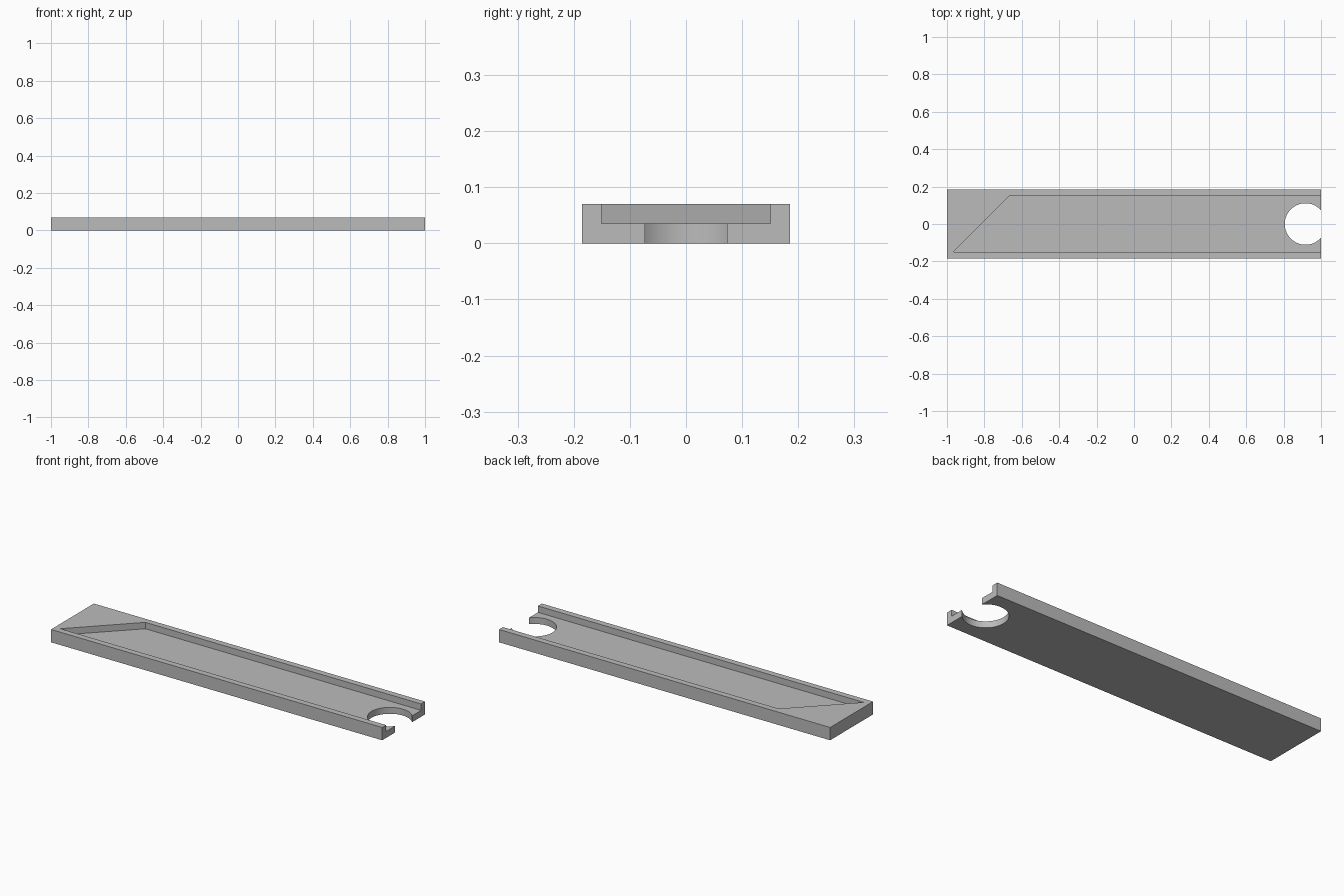
import bpy
import bmesh
from math import cos, sin, tau, radians

if "Cube" in bpy.data.objects:
    bpy.data.objects.remove(bpy.data.objects["Cube"], do_unlink=True)

HALF_WIDTH = 0.185
HEIGHT = 0.07
FLOOR = 0.035
CHANNEL = 0.151

grey = bpy.data.materials.new("plain_grey")
grey.use_nodes = True
colour = (0.5, 0.5, 0.5, 1)
grey.diffuse_color = colour
grey.node_tree.nodes["Principled BSDF"].inputs["Base Color"].default_value = colour


def prism(name, outline, bottom, top):
    """Extrude a flat outline upward into a solid."""
    bm = bmesh.new()
    face = bm.faces.new([bm.verts.new((x, y, bottom)) for x, y in outline])
    up = bmesh.ops.extrude_face_region(bm, geom=[face])["geom"]
    moved = [v for v in up if isinstance(v, bmesh.types.BMVert)]
    bmesh.ops.translate(bm, verts=moved, vec=(0, 0, top - bottom))
    bmesh.ops.recalc_face_normals(bm, faces=bm.faces)
    mesh = bpy.data.meshes.new(name)
    bm.to_mesh(mesh)
    bm.free()
    mesh.materials.append(grey)
    obj = bpy.data.objects.new(name, mesh)
    bpy.context.collection.objects.link(obj)
    return obj


def cut(target, cutter):
    """Subtract the cutter, then discard it."""
    cutter.hide_render = True
    mod = target.modifiers.new("cut", "BOOLEAN")
    mod.operation = "DIFFERENCE"
    mod.solver = "EXACT"
    mod.object = cutter
    bpy.context.view_layer.objects.active = target
    bpy.ops.object.modifier_apply(modifier=mod.name)
    bpy.data.objects.remove(cutter, do_unlink=True)


# Solid slab
tray = prism("channel_tray", [(-1, -HALF_WIDTH), (1, -HALF_WIDTH),
                              (1, HALF_WIDTH), (-1, HALF_WIDTH)], 0, HEIGHT)

# Channel with a slanted closed end, open at the other end
cut(tray, prism("channel_cutter", [(-0.967, -CHANNEL), (1.1, -CHANNEL),
                                   (1.1, CHANNEL), (-0.665, CHANNEL)], FLOOR, 0.1))

# Round finger notch breaking through the open end of the floor
STEPS = 64
circle = [(0.917 + 0.111 * cos(tau * i / STEPS), 0.111 * sin(tau * i / STEPS))
          for i in range(STEPS)]
cut(tray, prism("notch_cutter", circle, -0.1, 0.1))

# Smooth notch wall, crisp edges elsewhere
bpy.ops.object.select_all(action="DESELECT")
tray.select_set(True)
bpy.context.view_layer.objects.active = tray
bpy.ops.object.shade_smooth_by_angle(angle=radians(30))
